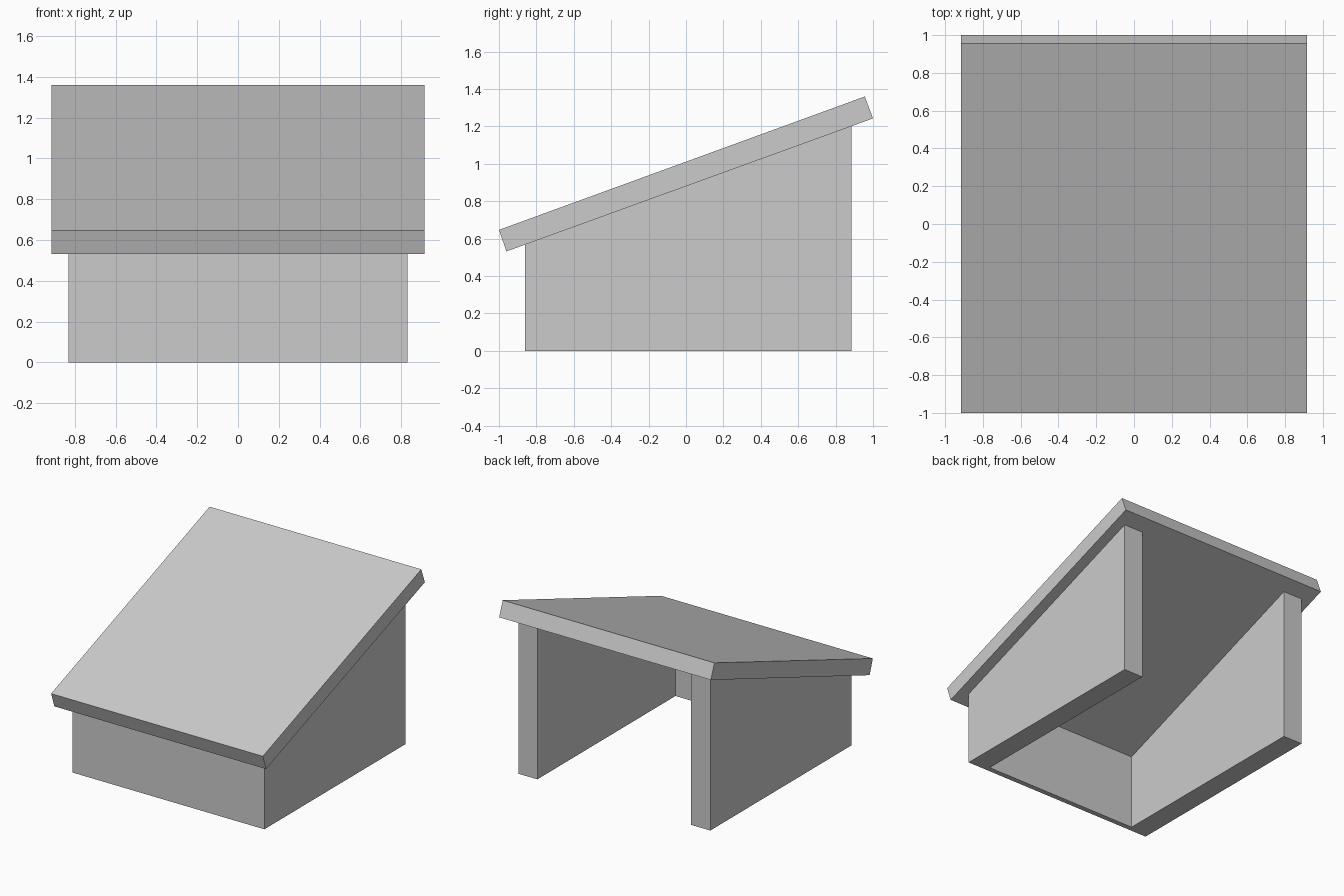
import bpy
import bmesh

if "Cube" in bpy.data.objects:
    bpy.data.objects.remove(bpy.data.objects["Cube"])

SLOPE = (1.243 - 0.532) / 1.96


def underside(y):
    return 0.532 + (y + 0.96) * SLOPE


def prism(name, outline, move):
    """Flat outline plus its moved copy, bridged into a closed solid."""
    bm = bmesh.new()
    a = [bm.verts.new(p) for p in outline]
    b = [bm.verts.new(move(p)) for p in outline]
    n = len(outline)
    bm.faces.new(a)
    bm.faces.new(b[::-1])
    for i in range(n):
        j = (i + 1) % n
        bm.faces.new((a[j], a[i], b[i], b[j]))
    bmesh.ops.recalc_face_normals(bm, faces=bm.faces)
    mesh = bpy.data.meshes.new(name)
    bm.to_mesh(mesh)
    bm.free()
    obj = bpy.data.objects.new(name, mesh)
    bpy.context.collection.objects.link(obj)
    return obj


# Walls: U-shaped plan, open at the back, raised to the sloping roof underside
half = [(0.83, -0.86), (0.83, 0.885), (0.665, 0.885), (0.665, -0.82)]
plan = half + [(-x, y) for x, y in reversed(half)]
prism("walls", [(x, y, 0) for x, y in plan],
      lambda p: (p[0], p[1], underside(p[1])))

# Roof: tilted slab overhanging the walls
side = [(-1.0, 0.647), (-0.96, 0.532), (1.0, 1.243), (0.956, 1.36)]
prism("roof", [(-0.915, y, z) for y, z in side],
      lambda p: (0.915, p[1], p[2]))
